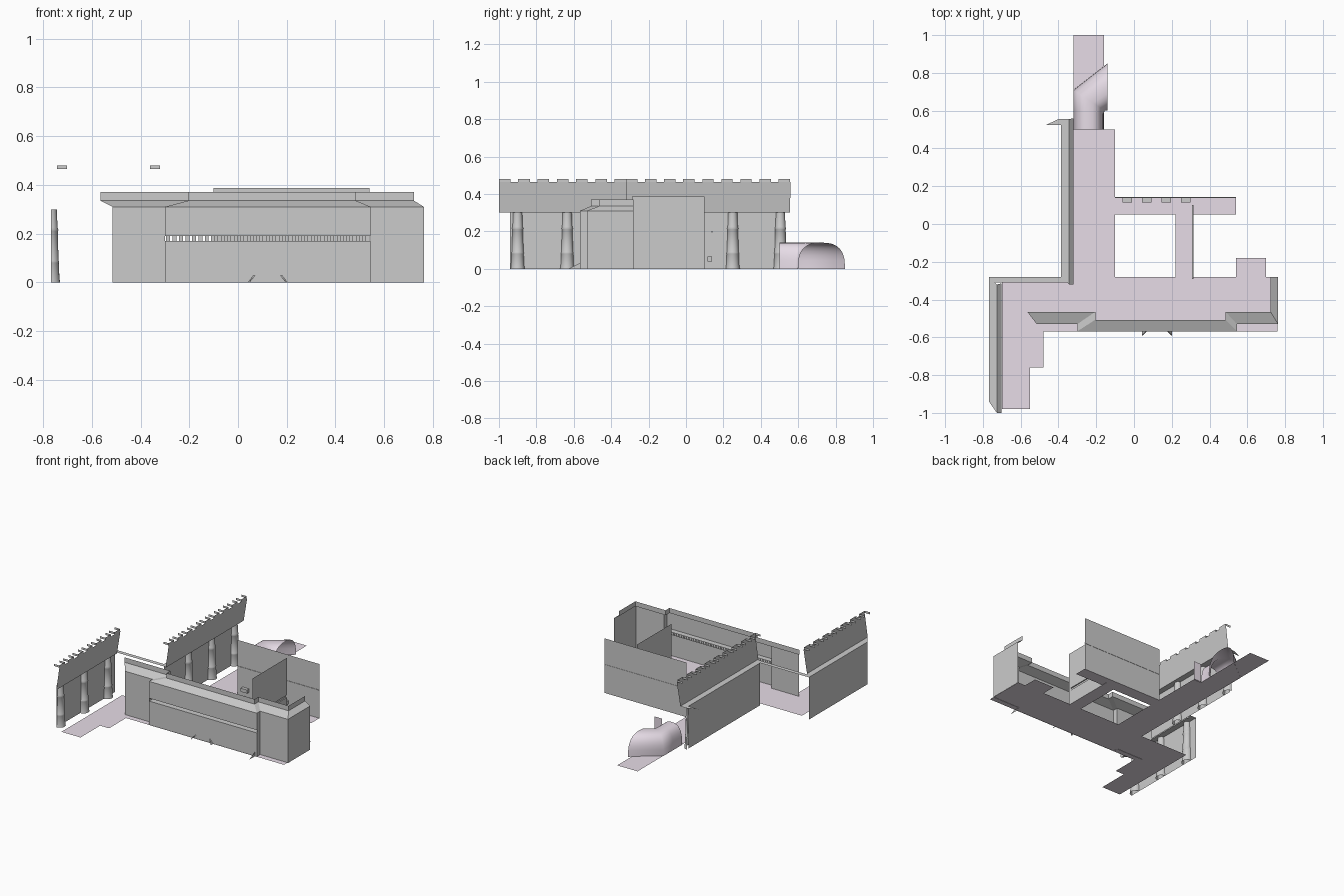
import bpy, math

if "Cube" in bpy.data.objects:
    bpy.data.objects.remove(bpy.data.objects["Cube"])

pink = bpy.data.materials.new("pale_floor")
pink.diffuse_color = (0.80, 0.72, 0.80, 1)
pink.use_nodes = True
pink.node_tree.nodes["Principled BSDF"].inputs["Base Color"].default_value = pink.diffuse_color


def mesh(name, verts, faces, mat=None, smooth=False):
    me = bpy.data.meshes.new(name)
    me.from_pydata(verts, [], faces)
    if mat:
        me.materials.append(mat)
    ob = bpy.data.objects.new(name, me)
    bpy.context.collection.objects.link(ob)
    if smooth:
        for p in me.polygons:
            p.use_smooth = True
    return ob


def sheets(name, polys, mat=None):
    """One object made of separate flat polygons."""
    verts, faces = [], []
    for p in polys:
        faces.append(list(range(len(verts), len(verts) + len(p))))
        verts += p
    return mesh(name, verts, faces, mat)


def flat(x0, x1, y0, y1, z):
    return [(x0, y0, z), (x1, y0, z), (x1, y1, z), (x0, y1, z)]


def wall(a, b, z0, z1):
    return [(*a, z0), (*b, z0), (*b, z1), (*a, z1)]


def box(x0, x1, y0, y1, z0, z1):
    return [flat(x0, x1, y0, y1, z0), flat(x0, x1, y0, y1, z1),
            wall((x0, y0), (x1, y0), z0, z1), wall((x0, y1), (x1, y1), z0, z1),
            wall((x0, y0), (x0, y1), z0, z1), wall((x1, y0), (x1, y1), z0, z1)]


def loft(name, sections, mat=None, smooth=True):
    n = len(sections[0])
    verts = [v for s in sections for v in s]
    faces = [(i * n + j, i * n + j + 1, (i + 1) * n + j + 1, (i + 1) * n + j)
             for i in range(len(sections) - 1) for j in range(n - 1)]
    return mesh(name, verts, faces, mat, smooth)


# Floor corridors
sheets("floor", [flat(*r, 0.002) for r in (
    (-0.70, 0.76, -0.57, -0.31), (-0.32, 0.76, -0.31, -0.28),
    (-0.70, -0.32, -0.31, -0.30), (-0.70, -0.48, -0.76, -0.57),
    (-0.70, -0.55, -0.98, -0.76), (-0.32, -0.10, -0.28, 0.50),
    (-0.32, -0.16, 0.50, 1.00), (0.54, 0.70, -0.28, -0.18),
    (0.22, 0.315, -0.28, 0.05), (-0.10, 0.54, 0.05, 0.14))], pink)

# Tall left walls with half columns, ledge and leaning battlements
WH = 0.30


def rampart(tag, x, y0, y1, p0, p1, n, cols):
    sheets(tag + "_wall", [wall((x, y0), (x, y1), 0, WH)])
    xb, xt = x + 0.042, x + 0.066
    sheets(tag + "_ledge", [[(x, y0, WH), (xb, p0, WH), (xb, p1, WH), (x, y1, WH)]])
    polys = [[(xb, p0, WH), (xb, p1, WH), (xt, p1 + 0.005, 0.465), (xt, p0, 0.465)]]
    step = (p1 - p0) / (n - 0.4)
    for i in range(n):
        a = p0 + i * step
        b = a + 0.6 * step
        polys.append(wall((xt, a), (xt, b), 0.465, 0.48))
        polys += [wall((xt - 0.042, y), (xt, y), 0.465, 0.48) for y in (a, b)]
    sheets(tag + "_battlement", polys)
    # column profile: radius, height
    prof = [(0.038, 0), (0.035, 0.015), (0.032, 0.08), (0.034, 0.085), (0.031, 0.09),
            (0.028, 0.21), (0.031, 0.215), (0.027, 0.225), (0.024, WH)]
    for k, y in enumerate(cols):
        ob = loft(f"{tag}_column_{k}", [
            [(x + r * math.cos(t), y + r * math.sin(t), z)
             for t in [math.pi * (j / 10 - 0.5) for j in range(11)]] for r, z in prof])


rampart("south_rampart", -0.768, -0.94, -0.28, -1.0, -0.32, 7, (-0.90, -0.635, -0.37))
rampart("north_rampart", -0.386, -0.28, 0.525, -0.32, 0.555, 9, (-0.01, 0.25, 0.505))
sheets("link_ledge", [flat(-0.768, -0.344, -0.31, -0.28, WH)])
sheets("end_ledge", [[(-0.465, 0.525, WH), (-0.386, 0.525, WH),
                      (-0.344, 0.555, WH), (-0.40, 0.555, WH)]])

# Front building: side bays, projecting centre, right end
L, C0, C1, R = -0.515, -0.30, 0.545, 0.763
YS, YC = -0.53, -0.568
sheets("front_bays", [
    wall((L, YS), (C0, YS), 0, 0.31), wall((C1, YS), (R, YS), 0, 0.31),
    wall((R, YS), (R, -0.28), 0, 0.31),
    wall((C0, YC), (C0, YS), 0, 0.31), wall((C1, YC), (C1, YS), 0, 0.31)])
sheets("front_centre", [
    wall((C0, YC), (C1, YC), 0, 0.17), wall((C0, YC), (C1, YC), 0.19, 0.31),
    [(C0, YC, 0.17), (C1, YC, 0.17), (C1, YS, 0.17), (C0, YS, 0.17)],
    [(C0, YC, 0.19), (C1, YC, 0.19), (C1, YS, 0.19), (C0, YS, 0.19)]])

# Grille behind the long slot
posts = []
for i in range(32):
    x = C0 + (i + 0.2) * (C1 - C0) / 32
    posts.append(wall((x, YS), (x + 0.016, YS), 0.17, 0.19))
sheets("slot_grille", posts)

# Cornice: outline at the wall top slopes back to a vertical band
low = [(L, YS), (C0, YS), (C0, YC), (C1, YC), (C1, YS), (R, YS), (R, -0.28)]
top = [(-0.565, -0.465), (-0.205, -0.465), (-0.205, -0.507), (0.485, -0.507),
       (0.485, -0.465), (0.723, -0.465), (0.723, -0.28)]
loft("cornice", [[(*p, 0.31) for p in low], [(*p, 0.335) for p in top],
                 [(*p, 0.37) for p in top]], smooth=False)

# Small ground braces and fin on the front
for k, (x, s) in enumerate(((0.042, 1), (0.202, -1))):
    sheets(f"ground_brace_{k}", [
        [(x, YC - 0.022, 0), (x + 0.005 * s, YC - 0.022, 0),
         (x + 0.028 * s, YC, 0.028), (x + 0.021 * s, YC, 0.028)],
        [(x, YC - 0.022, 0), (x + 0.021 * s, YC, 0.028), (x, YC, 0)]])
sheets("ground_fin", [[(0.53, YC, 0), (0.53, -0.63, 0), (0.53, YC, 0.03)]])

# Courtyard walls with thin strips and low blocks
H = 0.387
sheets("back_wall", [wall((-0.10, 0.14), (0.54, 0.14), 0, H)])
sheets("inner_wall", [wall((0.315, -0.29), (0.315, 0.10), 0, 0.105),
                      wall((0.315, -0.29), (0.315, 0.10), 0.122, H),
                      wall((0.315, -0.29), (0.315, -0.27), 0.105, 0.122)])
sheets("inner_slot_backing", [wall((0.307, -0.29), (0.307, 0.10), 0.105, 0.122),
                              flat(0.307, 0.315, -0.29, 0.10, 0.105),
                              flat(0.307, 0.315, -0.29, 0.10, 0.122)])
sheets("back_strip", box(-0.10, 0.54, 0.137, 0.142, 0.195, 0.203))
for i in range(4):
    x = -0.06 + i * 0.103
    sheets(f"low_block_{i}", box(x, x + 0.05, 0.115, 0.138, 0.04, 0.065))

# Bent tunnel at the north end: three arched sections
def arch(a, b, h=0.14, n=16):
    out = []
    for j in range(n + 1):
        t = math.pi * j / n
        u = 0.5 - 0.5 * math.copysign(abs(math.cos(t)) ** 0.8, math.cos(t))
        out.append((a[0] + (b[0] - a[0]) * u, a[1] + (b[1] - a[1]) * u,
                    h * math.sin(t) ** 0.7 if 0 < j < n else 0))
    return out


loft("tunnel", [arch((-0.32, 0.50), (-0.16, 0.50)), arch((-0.32, 0.60), (-0.16, 0.585)),
                arch((-0.32, 0.71), (-0.155, 0.60)), arch((-0.14, 0.85), (-0.14, 0.60))], pink)
sheets("tunnel_side_wall", [wall((-0.16, 0.495), (-0.10, 0.495), 0, 0.14)], pink)
